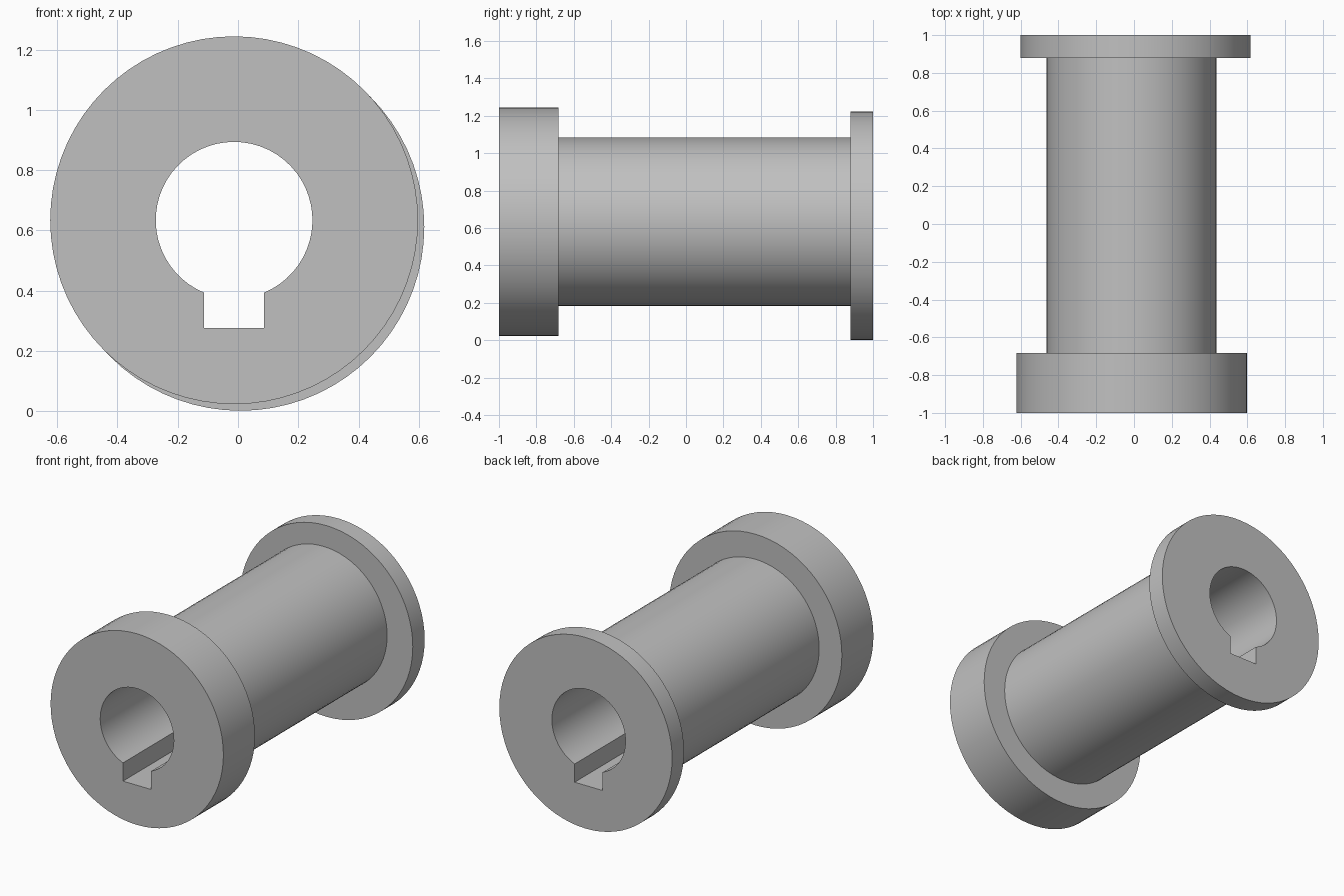
import bpy
import bmesh
from math import asin, cos, sin, pi, radians

cube = bpy.data.objects.get("Cube")
if cube:
    bpy.data.objects.remove(cube)

# Shared axis of the front flange, barrel and bore; the back flange sits off it
AXIS = (-0.013, 0.634)
BACK_AXIS = (0.008, 0.612)
FLANGE_R, BARREL_R, BORE_R = 0.61, 0.45, 0.26
KEY_HALF, KEY_DEPTH = 0.099, 0.357


def circle(radius, count=72):
    return [(radius * cos(2 * pi * i / count), radius * sin(2 * pi * i / count))
            for i in range(count)]


def keyed_bore(count=48):
    """Round bore with a square keyway cut in its lower side."""
    gap = asin(KEY_HALF / BORE_R)
    start, sweep = gap - pi / 2, 2 * (pi - gap)
    arc = [(BORE_R * cos(start + sweep * i / count),
            BORE_R * sin(start + sweep * i / count)) for i in range(count + 1)]
    return arc + [(-KEY_HALF, -KEY_DEPTH), (KEY_HALF, -KEY_DEPTH)]


bm = bmesh.new()


def ring(profile, centre, y):
    verts = [bm.verts.new((centre[0] + x, y, centre[1] + z)) for x, z in profile]
    return [bm.edges.new((v, verts[i - 1])) for i, v in enumerate(verts)]


def tube(profile, centre, y0, y1):
    """Wall between two matching rings; returns both rings."""
    ends = ring(profile, centre, y0), ring(profile, centre, y1)
    for a, b in zip(*ends):
        bm.faces.new((a.verts[0], a.verts[1], b.verts[1], b.verts[0]))
    return ends


def annulus(outer, inner):
    bmesh.ops.triangle_fill(bm, edges=outer + inner, use_beauty=True)


# Walls of the flanges, barrel and through bore
front_rim = tube(circle(FLANGE_R), AXIS, -1, -0.682)
barrel = tube(circle(BARREL_R), AXIS, -0.682, 0.88)
back_rim = tube(circle(FLANGE_R), BACK_AXIS, 0.88, 1)
bore = tube(keyed_bore(), AXIS, -1, 1)

# End faces and shoulders
annulus(front_rim[0], bore[0])
annulus(front_rim[1], barrel[0])
annulus(back_rim[0], barrel[1])
annulus(back_rim[1], bore[1])
bmesh.ops.recalc_face_normals(bm, faces=bm.faces[:])

mesh = bpy.data.meshes.new("flanged_sleeve")
bm.to_mesh(mesh)
bm.free()
sleeve = bpy.data.objects.new("flanged_sleeve", mesh)
bpy.context.collection.objects.link(sleeve)

# Plain grey finish
grey = bpy.data.materials.new("plain_grey")
grey.use_nodes = True
colour = (0.53, 0.53, 0.53, 1)
grey.diffuse_color = colour
grey.node_tree.nodes["Principled BSDF"].inputs["Base Color"].default_value = colour
mesh.materials.append(grey)

# Smooth round walls with crisp edges
bpy.ops.object.select_all(action="DESELECT")
sleeve.select_set(True)
bpy.context.view_layer.objects.active = sleeve
bpy.ops.object.shade_smooth_by_angle(angle=radians(30))
